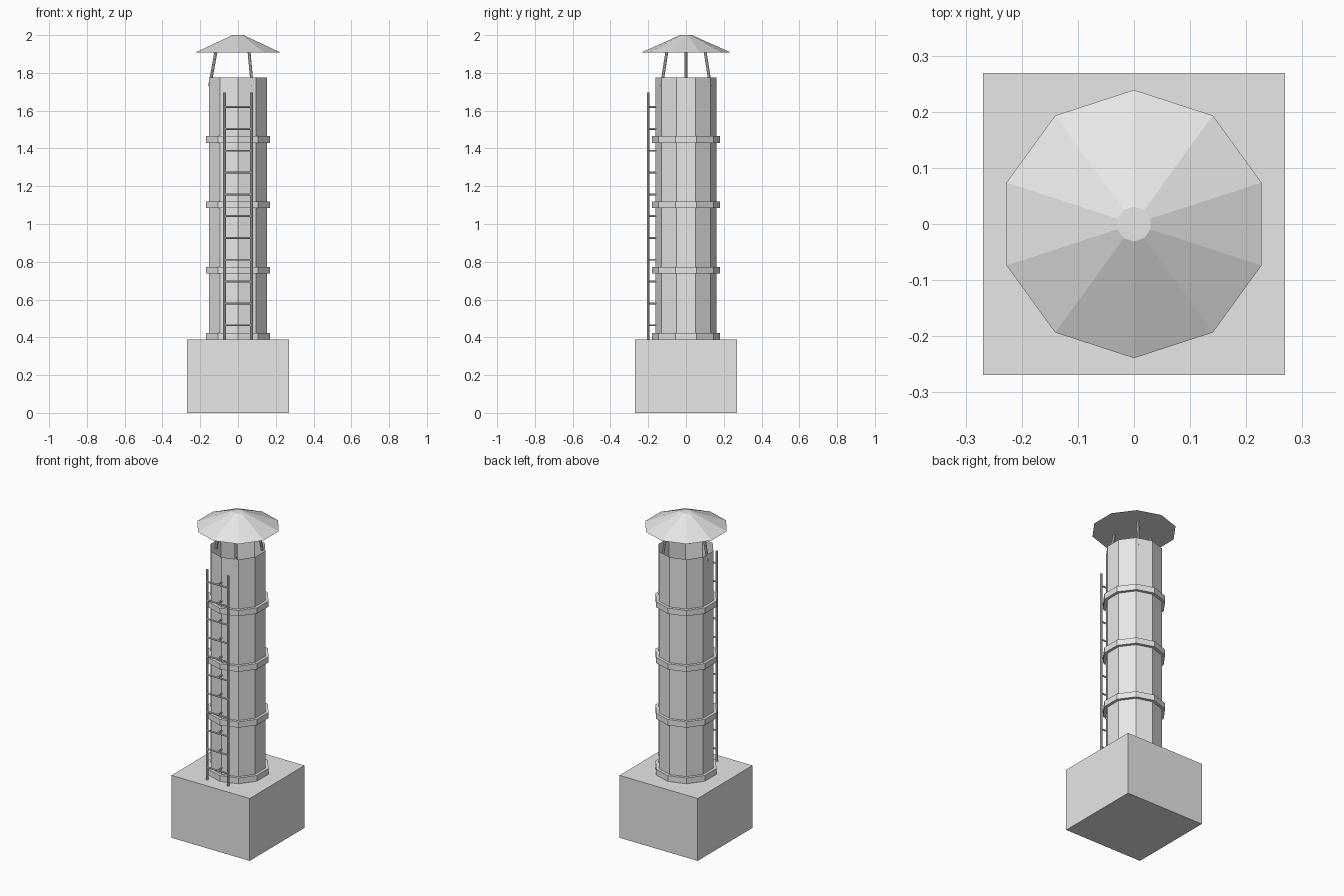
import bpy, bmesh, math
from mathutils import Vector

if "Cube" in bpy.data.objects:
    bpy.data.objects.remove(bpy.data.objects["Cube"])

grey = bpy.data.materials.new("light grey")
grey.diffuse_color = (0.8, 0.8, 0.8, 1)
grey.use_nodes = True
grey.node_tree.nodes["Principled BSDF"].inputs["Base Color"].default_value = grey.diffuse_color


def finish(name, bm, fix_normals=True):
    if fix_normals:
        bmesh.ops.recalc_face_normals(bm, faces=bm.faces[:])
    me = bpy.data.meshes.new(name)
    bm.to_mesh(me)
    bm.free()
    me.materials.append(grey)
    ob = bpy.data.objects.new(name, me)
    bpy.context.collection.objects.link(ob)
    return ob


def lathe(name, profile, sides=10, cap_bottom=False, cap_top=False, closed=False):
    """Faceted ring stack from (radius, z) points, one corner on the +y axis."""
    bm = bmesh.new()
    rings = []
    for r, z in profile:
        angles = [math.pi / 2 + 2 * math.pi * i / sides for i in range(sides)]
        rings.append([bm.verts.new((r * math.cos(a), r * math.sin(a), z)) for a in angles])
    pairs = list(zip(rings, rings[1:])) + ([(rings[-1], rings[0])] if closed else [])
    for low, high in pairs:
        for i in range(sides):
            j = (i + 1) % sides
            bm.faces.new((low[i], low[j], high[j], high[i]))
    if cap_bottom:
        bm.faces.new(rings[0][::-1])
    if cap_top:
        bm.faces.new(rings[-1])
    # open tubes keep the outward winding made above
    return finish(name, bm, closed or cap_bottom)


def add_rod(bm, a, b, radius, sides=8):
    a, b = Vector(a), Vector(b)
    d = b - a
    mat = d.to_track_quat('Z', 'Y').to_matrix().to_4x4()
    mat.translation = (a + b) / 2
    bmesh.ops.create_cone(bm, cap_ends=True, segments=sides, radius1=radius,
                          radius2=radius, depth=d.length, matrix=mat)


# Square base block
bm = bmesh.new()
bmesh.ops.create_cube(bm, size=1)
bmesh.ops.scale(bm, vec=(0.538, 0.538, 0.388), verts=bm.verts)
bmesh.ops.translate(bm, vec=(0, 0, 0.194), verts=bm.verts)
finish("base_block", bm)

# Ten-sided open chimney tube
lathe("chimney_tube", [(0.161, 0.388), (0.161, 1.775)])

# Four reinforcing bands
for n, z in enumerate((0.388, 0.737, 1.084, 1.43)):
    lathe(f"band_{n + 1}", [(0.160, z), (0.179, z), (0.179, z + 0.036), (0.160, z + 0.036)],
          closed=True)

# Rain cap
lathe("rain_cap", [(0.239, 1.907), (0.031, 2.0)], cap_bottom=True, cap_top=True)

# Three sloping cap supports
bm = bmesh.new()
for deg in (60, 180, 300):
    c, s = math.cos(math.radians(deg)), math.sin(math.radians(deg))
    add_rod(bm, (0.15 * c, 0.15 * s, 1.73), (0.117 * c, 0.117 * s, 1.912), 0.008)
finish("cap_supports", bm)

# Ladder rails
bm = bmesh.new()
for x in (-0.072, 0.072):
    add_rod(bm, (x, -0.2, 0.388), (x, -0.2, 1.695), 0.0075)
finish("ladder_rails", bm)

# Ladder rungs, each with a short bracket to the chimney
rungs, brackets = bmesh.new(), bmesh.new()
for i in range(11):
    z = 0.464 + 0.1155 * i
    add_rod(rungs, (-0.072, -0.2, z), (0.072, -0.2, z), 0.005)
    add_rod(brackets, (0, -0.2, z), (0, -0.158, z), 0.005)
finish("ladder_rungs", rungs)
finish("ladder_brackets", brackets)
